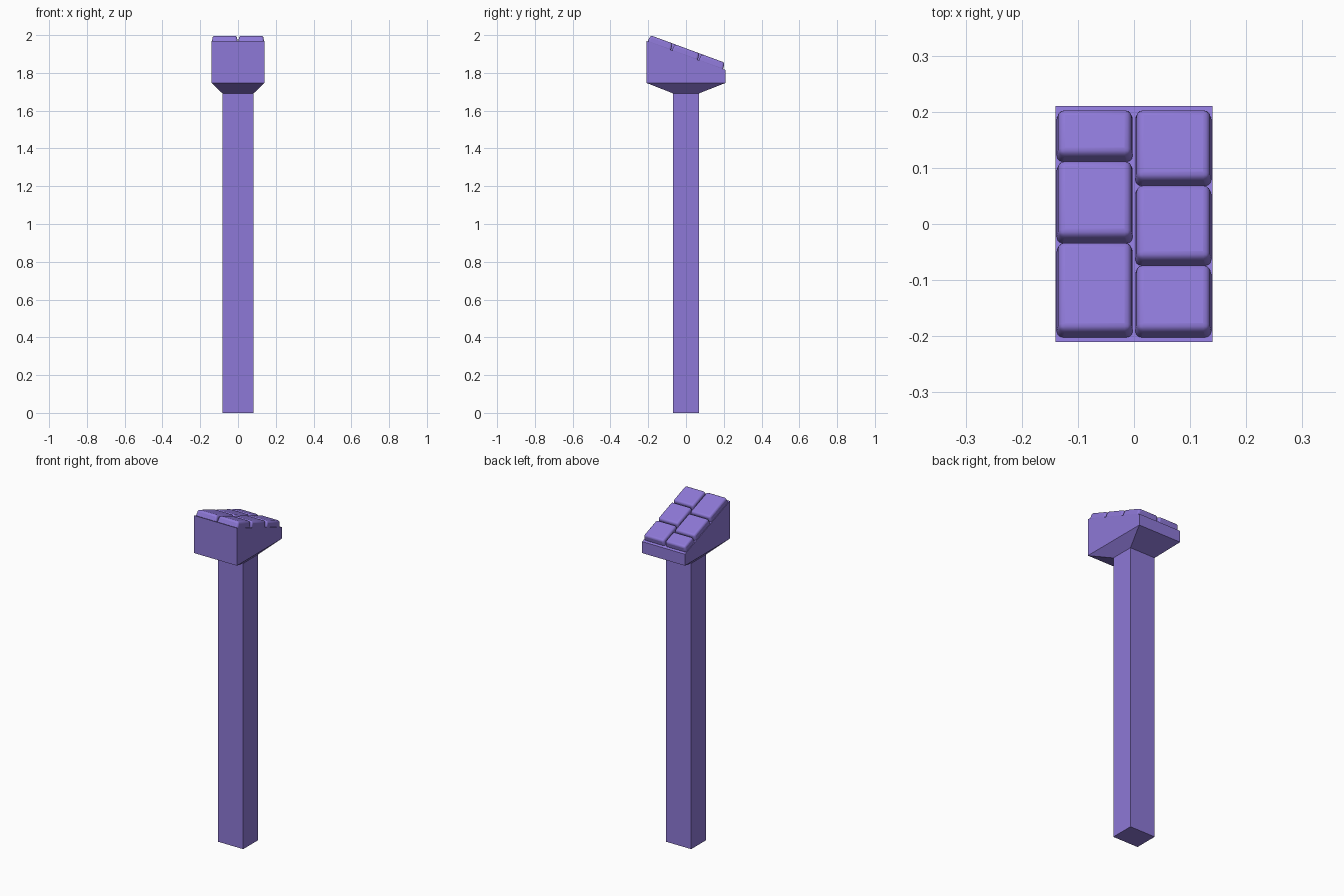
import bpy, bmesh, math
from mathutils import Matrix, Vector

if "Cube" in bpy.data.objects:
    bpy.data.objects.remove(bpy.data.objects["Cube"])

mat = bpy.data.materials.new("purple")
mat.diffuse_color = (0.27, 0.19, 0.68, 1)
mat.use_nodes = True
mat.node_tree.nodes["Principled BSDF"].inputs["Base Color"].default_value = mat.diffuse_color


def make_object(name, bm):
    bmesh.ops.recalc_face_normals(bm, faces=bm.faces)
    me = bpy.data.meshes.new(name)
    bm.to_mesh(me)
    bm.free()
    ob = bpy.data.objects.new(name, me)
    bpy.context.collection.objects.link(ob)
    me.materials.append(mat)
    return ob


def loft(name, rings):
    """Join four-cornered rings from bottom to top and cap the ends."""
    bm = bmesh.new()
    loops = [[bm.verts.new(p) for p in ring] for ring in rings]
    for a, b in zip(loops, loops[1:]):
        for i in range(4):
            j = (i + 1) % 4
            bm.faces.new((a[i], a[j], b[j], b[i]))
    bm.faces.new(loops[0][::-1])
    bm.faces.new(loops[-1])
    return make_object(name, bm)


def rect(x0, x1, y0, y1, z_front, z_back=None):
    zb = z_front if z_back is None else z_back
    return [(x0, y0, z_front), (x1, y0, z_front), (x1, y1, zb), (x0, y1, zb)]


# Post, flared neck and sloping head in one body
PX, PY, HX, HY = 0.083, 0.07, 0.14, 0.21
Z_FRONT, Z_BACK = 1.97, 1.815
loft("post_and_head", [
    rect(-PX, PX, -PY, PY, 0),
    rect(-PX, PX, -PY, PY, 1.692),
    rect(-HX, HX, -HY, HY, 1.747),
    rect(-HX, HX, -HY, HY, Z_FRONT, Z_BACK),
])

# Rounded stones set on the slope, two staggered columns
angle = math.atan2(Z_FRONT - Z_BACK, 2 * HY)
slope = Matrix.Translation((0, 0, (Z_FRONT + Z_BACK) / 2)) @ Matrix.Rotation(-angle, 4, 'X')
HEIGHT, TAPER, SINK = 0.035, 0.005, 0.008


def stone(name, x0, x1, y0, y1):
    t = TAPER
    ob = loft(name, [rect(x0, x1, y0, y1, -SINK),
                     rect(x0 + t, x1 - t, y0 + t, y1 - t, HEIGHT)])
    ob.matrix_world = slope
    bev = ob.modifiers.new("rounding", 'BEVEL')
    bev.width = 0.011
    bev.segments = 3
    bev.limit_method = 'ANGLE'
    bpy.ops.object.select_all(action='DESELECT')
    ob.select_set(True)
    bpy.context.view_layer.objects.active = ob
    bpy.ops.object.shade_smooth_by_angle(angle=math.radians(40))


columns = [("left", -0.139, -0.001, (-0.205, -0.037, 0.108, 0.199)),
           ("right", 0.001, 0.139, (-0.205, -0.077, 0.065, 0.199))]
for side, x0, x1, cuts in columns:
    for i, (a, b) in enumerate(zip(cuts, cuts[1:])):
        c = math.cos(angle)
        stone(f"{side}_stone_{i + 1}", x0, x1, a / c + 0.0015, b / c - 0.0015)
